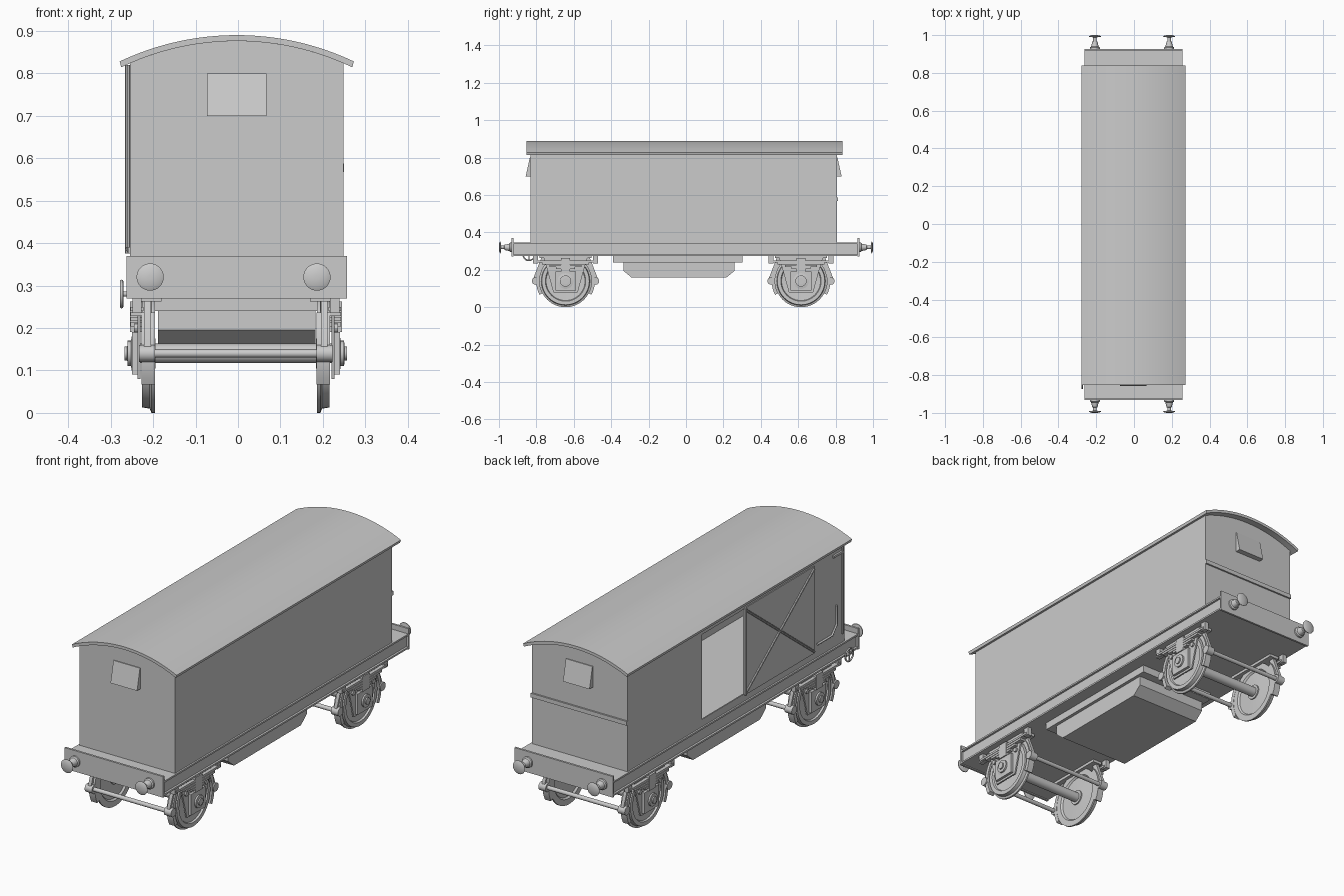
import bpy, bmesh, math
from mathutils import Vector

if "Cube" in bpy.data.objects:
    bpy.data.objects.remove(bpy.data.objects["Cube"])

CX = -0.003          # centre line of the vehicle


def make(name, bm):
    bmesh.ops.recalc_face_normals(bm, faces=bm.faces)
    me = bpy.data.meshes.new(name)
    bm.to_mesh(me)
    bm.free()
    ob = bpy.data.objects.new(name, me)
    bpy.context.collection.objects.link(ob)
    return ob


def prism(name, pts, axis, a, b):
    """Extrude a profile: axis x takes (y, z) points, axis y takes (x, z)."""
    bm = bmesh.new()
    co = (lambda p, t: (t, p[0], p[1])) if axis == 'x' else (lambda p, t: (p[0], t, p[1]))
    r0 = [bm.verts.new(co(p, a)) for p in pts]
    r1 = [bm.verts.new(co(p, b)) for p in pts]
    bm.faces.new(r0)
    bm.faces.new(r1)
    n = len(pts)
    for i in range(n):
        bm.faces.new((r0[i], r0[(i + 1) % n], r1[(i + 1) % n], r1[i]))
    return make(name, bm)


def box(name, x, y, z):
    return prism(name, [(y[0], z[0]), (y[1], z[0]), (y[1], z[1]), (y[0], z[1])], 'x', *x)


def lathe(name, prof, origin, direction, n=32):
    """Revolve (radius, distance) points about a line."""
    bm = bmesh.new()
    q = Vector((0, 0, 1)).rotation_difference(Vector(direction))
    o = Vector(origin)
    rings = [[bm.verts.new(o + q @ Vector((r * math.cos(k * math.tau / n), r * math.sin(k * math.tau / n), t)))
              for k in range(n)] for r, t in prof]
    for p, s in zip(rings, rings[1:]):
        for k in range(n):
            bm.faces.new((p[k], p[(k + 1) % n], s[(k + 1) % n], s[k]))
    bm.faces.new(rings[0])
    bm.faces.new(rings[-1])
    return make(name, bm)


def rod(name, p, q, r, n=16):
    d = Vector(q) - Vector(p)
    return lathe(name, [(r, 0), (r, d.length)], p, d.normalized(), n)


def pipe(name, pts, r, cyclic=False):
    cu = bpy.data.curves.new(name, 'CURVE')
    cu.dimensions = '3D'
    cu.bevel_depth = r
    cu.bevel_resolution = 2
    cu.use_fill_caps = True
    sp = cu.splines.new('POLY')
    sp.points.add(len(pts) - 1)
    for v, p in zip(sp.points, pts):
        v.co = (*p, 1)
    sp.use_cyclic_u = cyclic
    ob = bpy.data.objects.new(name, cu)
    bpy.context.collection.objects.link(ob)


def arc(half, radius, n=24, cz=0.245):
    xs = [half - 2 * half * i / n for i in range(n + 1)]
    return [(CX + x, cz + math.sqrt(radius ** 2 - x * x)) for x in xs]


# Roof sheet
prism("roof", arc(0.276, 0.645) + arc(0.272, 0.631)[::-1], 'y', -0.853, 0.838)

# Hollow body with an open doorway on the left
body = prism("body", [(CX - 0.252, 0.345), (CX + 0.252, 0.345)] + arc(0.252, 0.631), 'y', -0.831, 0.806)
sol = body.modifiers.new("walls", 'SOLIDIFY')
sol.thickness = 0.01
sol.offset = -1
cutter = box("doorway_cutter", (-0.3, -0.2), (-0.075, 0.243), (0.38, 0.785))
cutter.hide_render = True
cut = body.modifiers.new("doorway", 'BOOLEAN')
cut.object = cutter
cut.solver = 'EXACT'
bpy.context.view_layer.objects.active = body
for m in ("walls", "doorway"):
    bpy.ops.object.modifier_apply(modifier=m)
bpy.data.objects.remove(cutter)

# Sliding door with cross braces and handrails
box("sliding_door", (-0.259, -0.25), (-0.6, -0.075), (0.375, 0.79))
XL = -0.26
for i, (p, q) in enumerate([((-0.08, 0.385), (-0.595, 0.78)), ((-0.08, 0.78), (-0.595, 0.385)),
                            ((-0.078, 0.375), (-0.078, 0.79)), ((-0.81, 0.39), (-0.81, 0.82))]):
    rod("door_brace_%d" % i, (XL, *p), (XL, *q), 0.006, 8)
pipe("corner_handrail", [(XL, y, z) for y, z in
                         [(-0.62, 0.41), (-0.73, 0.41), (-0.765, 0.45), (-0.765, 0.54)]], 0.005)
box("handrail_bracket", (-0.264, -0.25), (-0.81, -0.74), (0.775, 0.785))

# End hoods and rear rail
for name, y, s in (("front_hood", -0.831, -1), ("rear_hood", 0.806, 1)):
    prism(name, [(y - s * 0.004, 0.80), (y + s * 0.004, 0.80), (y + s * 0.026, 0.70), (y - s * 0.004, 0.70)],
          'x', -0.073, 0.067)
box("rear_rail", (CX - 0.253, CX + 0.253), (0.80, 0.814), (0.568, 0.588))

# Underframe: floor, channel flanges, end beams
Y0, Y1 = -0.932, 0.927
box("floor", (CX - 0.25, CX + 0.25), (Y0, Y1), (0.275, 0.345))
for s in (-1, 1):
    xs = sorted((CX + s * 0.24, CX + s * 0.26))
    for z in (0.275, 0.337):
        box("sole_flange", xs, (Y0, Y1), (z, z + 0.008))
box("front_beam", (CX - 0.26, CX + 0.26), (Y0, Y0 + 0.01), (0.27, 0.37))
box("rear_beam", (CX - 0.26, CX + 0.26), (Y1 - 0.01, Y1), (0.27, 0.37))

# Tank under the floor
prism("tank_tray", [(-0.335, 0.24), (0.26, 0.24), (0.26, 0.195), (0.215, 0.158), (-0.29, 0.158), (-0.335, 0.195)],
      'x', CX - 0.185, CX + 0.185)
box("tank_mount", (CX - 0.2, CX + 0.2), (-0.39, 0.302), (0.24, 0.276))

# Buffers
for s, y in ((-1, Y0), (1, Y1)):
    L = 1 - abs(y)
    for x in (-0.207, 0.186):
        lathe("buffer", [(0.026, 0), (0.026, 0.008), (0.02, 0.012), (0.014, 0.038), (0.009, 0.04), (0.009, L - 0.012),
                         (0.031, L - 0.009), (0.032, L - 0.006), (0.022, L - 0.001), (0.004, L)],
              (x, y, 0.32), (0, s, 0))

# Hand wheel near the front left corner
ring = [(-0.274, -0.84 + 0.03 * math.cos(k * math.tau / 20), 0.28 + 0.03 * math.sin(k * math.tau / 20))
        for k in range(20)]
pipe("hand_wheel_rim", ring, 0.004, True)
rod("hand_wheel_shaft", (-0.277, -0.84, 0.28), (-0.24, -0.84, 0.28), 0.006)
for a, b in ((0, 10), (5, 15)):
    rod("hand_wheel_spoke", ring[a], ring[b], 0.003, 8)

# Running gear
ZC = 0.14
WX = CX - 0.002
for yc in (-0.644, 0.615):
    rod("axle", (WX - 0.24, yc, ZC), (WX + 0.24, yc, ZC), 0.023, 24)
    for e in (-1, 1):
        # Brake cross rods
        rod("brake_rod", (WX - 0.215, yc + e * 0.16, ZC), (WX + 0.215, yc + e * 0.16, ZC), 0.01)
    for s in (-1, 1):
        X = lambda d: WX + s * d
        span = lambda a, b: sorted((X(a), X(b)))
        # Wheel with flange inside and recessed web
        lathe("wheel", [(0.035, -0.002), (0.035, 0.004), (0.105, 0.008), (0.112, 0), (0.14, 0), (0.14, 0.008),
                        (0.13, 0.012), (0.127, 0.03), (0.108, 0.03), (0.104, 0.022), (0.045, 0.018),
                        (0.04, 0.03), (0.02, 0.03)], (X(0.191), yc, ZC), (s, 0, 0), 48)
        # Axle guard, axle box and cap
        prism("axle_guard", [(yc + a, z) for a, z in
                             [(-0.12, 0.275), (0.12, 0.275), (0.095, 0.19), (0.065, 0.08), (-0.065, 0.08),
                              (-0.095, 0.19)]], 'x', *span(0.225, 0.232))
        box("axle_box", span(0.23, 0.245), (yc - 0.055, yc + 0.055), (0.09, 0.19))
        lathe("axle_cap", [(0.042, 0), (0.042, 0.009), (0.03, 0.011), (0.03, 0.019), (0.016, 0.02), (0.016, 0.026)],
              (X(0.236), yc, ZC), (s, 0, 0))
        for e in (-1, 1):
            rod("guard_bolt", (X(0.228), yc + e * 0.075, 0.2), (X(0.24), yc + e * 0.075, 0.2), 0.011, 12)
        # Stepped leaf spring and its hangers
        for i, h in enumerate((0.165, 0.125, 0.085, 0.05)):
            z = 0.25 - i * 0.012
            prism("spring_leaf", [(yc - h, z), (yc + h, z), (yc + h, z - 0.01), (yc - h, z - 0.01)],
                  'x', *span(0.218, 0.248))
        box("spring_buckle", span(0.215, 0.25), (yc - 0.025, yc + 0.025), (0.19, 0.262))
        for e in (-1, 1):
            y = yc + e * 0.16
            box("spring_hanger", span(0.222, 0.244), (y - 0.014, y + 0.014), (0.235, 0.276))
            # Curved brake shoe, hanger and pin
            angs = [math.radians(-28 + 66 * k / 10) for k in range(11)]
            prism("brake_shoe", [(yc + e * 0.139 * math.cos(a), ZC + 0.139 * math.sin(a)) for a in angs] +
                  [(yc + e * 0.157 * math.cos(a), ZC + 0.157 * math.sin(a)) for a in angs[::-1]],
                  'x', *span(0.19, 0.222))
            prism("brake_hanger", [(yc + e * a, z) for a, z in
                                   [(0.15, 0.125), (0.172, 0.125), (0.172, 0.155), (0.125, 0.276), (0.1, 0.276)]],
                  'x', *span(0.2, 0.216))
            rod("brake_pin", (X(0.19), yc + e * 0.16, ZC), (X(0.228), yc + e * 0.16, ZC), 0.02, 20)
        box("hanger_block", span(0.175, 0.225), (yc - 0.14, yc + 0.14), (0.262, 0.277))

# Smooth shading with sharp edges kept
for ob in bpy.context.scene.objects:
    ob.select_set(ob.type == 'MESH' and ob != body)
bpy.context.view_layer.objects.active = bpy.data.objects["roof"]
bpy.ops.object.shade_smooth_by_angle(angle=math.radians(30))
